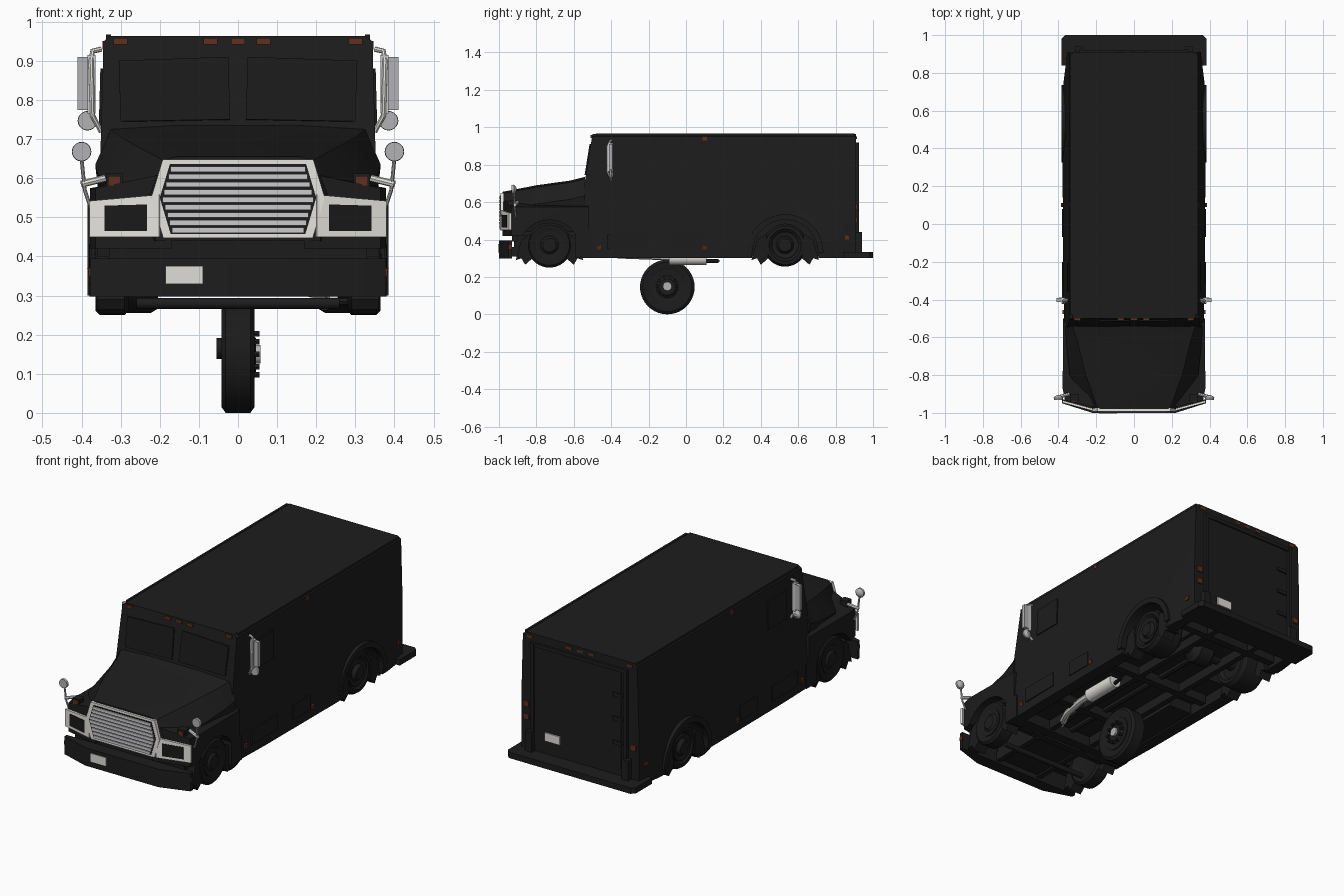
import bpy, bmesh
from math import sin, cos, pi
from mathutils import Vector

cube = bpy.data.objects.get("Cube")
if cube:
    bpy.data.objects.remove(cube)


def material(name, *rgb):
    m = bpy.data.materials.new(name)
    m.use_nodes = True
    m.diffuse_color = (*rgb, 1)
    node = next(n for n in m.node_tree.nodes if n.type == "BSDF_PRINCIPLED")
    node.inputs["Base Color"].default_value = (*rgb, 1)
    node.inputs["Roughness"].default_value = 0.8
    return m


BLACK = material("body black", .012, .012, .012)
RUBBER = material("rubber black", .011, .011, .011)
GLASS = material("dark glass", .01, .01, .01)
WHITE = material("trim white", .88, .86, .81)
PLATE = material("plate white", .74, .73, .69)
SILVER = material("slat silver", .6, .6, .62)
GREY = material("mirror grey", .45, .45, .46)
AMBER = material("amber lamp", .11, .03, .014)
SIDES = (("left", 1), ("right", -1))


def build(name, verts, faces, mat):
    bm = bmesh.new()
    vs = [bm.verts.new(v) for v in verts]
    for f in faces:
        bm.faces.new([vs[i] for i in f])
    bmesh.ops.recalc_face_normals(bm, faces=bm.faces)
    me = bpy.data.meshes.new(name)
    bm.to_mesh(me)
    bm.free()
    ob = bpy.data.objects.new(name, me)
    me.materials.append(mat)
    bpy.context.collection.objects.link(ob)
    return ob


def prism(name, pts, axis, a, b, mat):
    """Extrude a flat outline along an axis from a to b."""
    place = {"x": lambda p, t: (t, *p), "y": lambda p, t: (p[0], t, p[1]),
             "z": lambda p, t: (*p, t)}[axis]
    n = len(pts)
    verts = [place(p, t) for t in (a, b) for p in pts]
    faces = [range(n), range(n, n * 2)]
    faces += [(i, (i + 1) % n, n + (i + 1) % n, n + i) for i in range(n)]
    return build(name, verts, faces, mat)


def mirrored(half):
    return half + [(-x, t) for x, t in reversed(half)]


def box(name, x, y, z, mat):
    return prism(name, [(x[0], y[0]), (x[1], y[0]), (x[1], y[1]), (x[0], y[1])], "z", *z, mat)


def pair(name, x, y, z, mat):
    for side, s in SIDES:
        box(f"{side}_{name}", (s * x[0], s * x[1]), y, z, mat)


def plate(name, corners, thick, mat):
    """Thin slab on a four-cornered patch, raised to both sides."""
    c = [Vector(p) for p in corners]
    n = (c[1] - c[0]).cross(c[3] - c[0]).normalized() * thick / 2
    verts = [p - n for p in c] + [p + n for p in c]
    faces = [(0, 1, 2, 3), (4, 5, 6, 7)] + [(i, (i + 1) % 4, 4 + (i + 1) % 4, 4 + i) for i in range(4)]
    return build(name, verts, faces, mat)


def loft(name, rows, mat):
    """Skin mirrored half sections; each row runs from top to bottom on +x."""
    n = len(rows[0])
    verts, faces = [], []
    for row in rows:
        verts += list(row) + [(-x, y, z) for x, y, z in reversed(row)]
    for r in range(len(rows) - 1):
        for i in range(2 * n):
            j, o = (i + 1) % (2 * n), r * 2 * n
            faces.append((o + i, o + j, o + 2 * n + j, o + 2 * n + i))
    for o in (0, (len(rows) - 1) * 2 * n):
        faces += [(o + i, o + i + 1, o + 2 * n - 2 - i, o + 2 * n - 1 - i) for i in range(n - 1)]
    return build(name, verts, faces, mat)


def lathe(name, profile, centre, mat, seg=32, axis="x"):
    """Turn (offset, radius) points about an axis through centre."""
    verts, faces, n = [], [], len(profile)
    for k in range(seg):
        c, s = cos(2 * pi * k / seg), sin(2 * pi * k / seg)
        for t, r in profile:
            verts.append(Vector(centre) + Vector((t, r * c, r * s) if axis == "x" else (r * c, t, r * s)))
        q = (k + 1) % seg
        faces += [(k * n + i, k * n + i + 1, q * n + i + 1, q * n + i) for i in range(n - 1)]
    faces += [[k * n + e for k in range(seg)] for e in (0, n - 1)]
    return build(name, verts, faces, mat)


def rod(name, centre, half, r, mat, axis="x", seg=16):
    return lathe(name, [(-half, r), (half, r)], centre, mat, seg, axis)


def tube(name, pts, r, mat):
    cu = bpy.data.curves.new(name, "CURVE")
    cu.dimensions, cu.bevel_depth, cu.bevel_resolution = "3D", r, 2
    cu.use_fill_caps = True
    sp = cu.splines.new("POLY")
    sp.points.add(len(pts) - 1)
    for p, q in zip(sp.points, pts):
        p.co = (*q, 1)
    cu.materials.append(mat)
    bpy.context.collection.objects.link(bpy.data.objects.new(name, cu))


def arc(y, z, r, a=0, b=2 * pi, n=28):
    return [(y + r * cos(a + (b - a) * k / n), z + r * sin(a + (b - a) * k / n)) for k in range(n + 1)]


def cut(ob, cutter):
    mod = ob.modifiers.new("cut", "BOOLEAN")
    mod.operation, mod.object, mod.solver = "DIFFERENCE", cutter, "EXACT"
    bpy.context.view_layer.objects.active = ob
    bpy.ops.object.modifier_apply(modifier=mod.name)
    bpy.data.objects.remove(cutter)


# Armoured box body with sloped windscreen wall and flared skirts
def section(y, flare, slope=0):
    half = [(.325, .964), (.344, .95), (.353, .62), (.353 + flare, .43), (.353 + flare, .30)]
    return [(x, y + slope * max(0, z - .62), z) for x, z in half]


body = loft("cargo_body", [section(-.555, .015, .16), section(-.3, .022), section(.3, .025),
                           section(.75, .02), section(.91, 0)], BLACK)
cut(body, box("floor_cutter", (-.31, .31), (-.5, .88), (.2, .36), BLACK))
FRONT_Y, REAR_Y, AXLE_Z = -.73, .53, .37
for side, s in SIDES:
    cut(body, prism("arch_cutter", arc(REAR_Y, .33, .18)[:-1], "x", s * .17, s * .5, BLACK))
    flare = arc(REAR_Y, .33, .205, 0, pi, 20) + arc(REAR_Y, .33, .175, pi, 0, 20)
    prism(f"{side}_rear_arch_flare", flare, "x", s * .36, s * .385, BLACK)

# Hood, fenders and engine bay
loft("hood", [[(.16, y, z + .01), (w, y, z), (w + out, y, z - .09), (w + .02, y, .44)]
              for y, w, z, out in ((-.98, .19, .645, .03), (-.8, .255, .68, .085),
                                   (-.62, .3, .705, .06), (-.54, .325, .725, .04))], BLACK)
for side, s in SIDES:
    plan = [(.17, -.98), (.365, -.935), (.378, -.87), (.375, -.52), (.17, -.52)]
    fender = prism(f"{side}_fender", [(s * x, y) for x, y in plan], "z", .42, .575, BLACK)
    for v in fender.data.vertices:
        if v.co.z > .5 and abs(v.co.x) < .2:
            v.co.z += .04
    cut(fender, prism("arch_cutter", arc(FRONT_Y, .34, .165)[:-1], "x", s * .2, s * .5, BLACK))
    box(f"{side}_cab_step", (s * .2, s * .375), (-.59, -.5), (.30, .43), BLACK)
box("engine_block", (-.15, .15), (-.92, -.5), (.32, .45), BLACK)
box("front_valance", (-.33, .33), (-.93, -.9), (.39, .45), BLACK)


# Grille with slats
def grille_width(z):
    return .2 - abs(z - .55) * .3


def hexagon(extra, lo, hi):
    return mirrored([(grille_width(z) + extra, z) for z in (lo, .55, hi)])


prism("grille_frame", hexagon(.022, .447, .648), "y", -.992, -.975, WHITE)
prism("grille_backing", hexagon(0, .458, .636), "y", -.994, -.98, BLACK)
for i in range(9):
    z = .467 + i * .0195
    w = grille_width(z) - .006
    box(f"grille_slat_{i + 1}", (-w, w), (-.999, -.99), (z - .007, z + .007), SILVER)

# Headlights, signals, mirrors
for side, s in SIDES:
    def slant(x0, x1, z0, z1, z2, out):
        f = lambda x: -.986 + (x - .2) * .27 - out
        return [(s * x0, f(x0), z0), (s * x1, f(x1), z0), (s * x1, f(x1), z1), (s * x0, f(x0), z2)]
    plate(f"{side}_headlight_bezel", slant(.2, .378, .45, .542, .558, .002), .012, WHITE)
    plate(f"{side}_headlight", slant(.232, .34, .465, .53, .533, .006), .009, GLASS)
    box(f"{side}_turn_signal", (s * .295, s * .338), (-.94, -.9), (.575, .612), BLACK)
    plate(f"{side}_turn_lens", [(s * x, -.942, z) for x, z in
                                ((.3, .582), (.333, .582), (.333, .606), (.3, .606))], .008, AMBER)
    box(f"{side}_bumper_lamp", (s * .37, s * .382), (-.95, -.932), (.35, .37), AMBER)
    tube(f"{side}_fender_mirror_stalk", [(s * .375, -.91, .52), (s * .392, -.915, .57), (s * .4, -.92, .65)], .005, GREY)
    tube(f"{side}_fender_mirror_brace", [(s * .34, -.9, .6), (s * .4, -.915, .585)], .009, PLATE)
    lathe(f"{side}_fender_mirror", [(-.012, .024), (0, .025), (.01, .016), (.014, .005)], (s * .4, -.92, .668), GREY, 20, "y")
    box(f"{side}_door_mirror", (s * .365, s * .41), (-.412, -.392), (.775, .91), GREY)
    box(f"{side}_door_mirror_arm", (s * .365, s * .385), (-.42, -.39), (.765, .915), SILVER)
    tube(f"{side}_door_mirror_bracket", [(s * .35, -.4, .93), (s * .372, -.405, .925), (s * .376, -.418, .9),
                                         (s * .372, -.418, .76), (s * .35, -.4, .72)], .007, PLATE)
    lathe(f"{side}_round_mirror", [(-.01, .024), (0, .025), (.012, .008)], (s * .385, -.4, .747), GREY, 20, "y")

    # Windscreen, doors, hatches and side lamps
    plate(f"{side}_windscreen", [(s * x, -.555 + .16 * (z - .62) - .003, z) for x, z in
                                 ((.02, .75), (.3, .745), (.305, .9), (.025, .91))], .008, GLASS)

    def side_plate(name, y0, y1, z0, z1, mat, grow=0):
        x = lambda z: .355 + grow + (-.027 * (z - .62) if z > .62 else .1 * (.62 - z))
        x0, x1 = x(max(z0, .43)), x(z1)
        plate(f"{side}_{name}", [(s * x0, y0, z0), (s * x0, y1, z0), (s * x1, y1, z1), (s * x1, y0, z1)], .008, mat)
    side_plate("door_window", -.36, -.2, .73, .88, BLACK)
    side_plate("front_hatch", -.42, -.2, .35, .43, BLACK, .002)
    side_plate("middle_hatch", -.07, .08, .35, .43, BLACK, .003)
    for i, (y, z, g) in enumerate(((-.465, .36, -.005), (.1, .36, .002), (.86, .41, -.013), (.1, .94, -.004))):
        side_plate(f"side_lamp_{i + 1}", y - .011, y + .011, z - .011, z + .011, AMBER, g)
    box(f"{side}_roof_rail", (s * .325, s * .338), (-.48, .9), (.95, .967), BLACK)

# Roof marker lamps front and rear
for i, x in enumerate((-.3, -.07, 0, .065, .3)):
    box(f"front_marker_{i + 1}", (x - .018, x + .018), (-.51, -.49), (.942, .958), AMBER)
    box(f"rear_marker_{i + 1}", (x - .016, x + .016), (.9, .914), (.938, .952), AMBER)

# Rear doors, lamps and bumpers
box("rear_door", (-.25, .27), (.9, .914), (.37, .9), BLACK)
pair("rear_door_post", (.27, .29), (.9, .925), (.34, .92), BLACK)
box("rear_door_header", (-.29, .29), (.9, .922), (.9, .92), BLACK)
for i in range(3):
    z = .5 + i * .13
    box(f"door_hinge_{i + 1}", (-.26, -.2), (.91, .922), (z, z + .02), BLACK)
box("upper_tail_lamp", (.305, .338), (.9, .917), (.56, .59), AMBER)
pair("tail_lamp", (.305, .338), (.9, .917), (.49, .52), AMBER)
box("rear_plate", (.115, .205), (.914, .921), (.405, .45), PLATE)
prism("rear_bumper", mirrored([(.385, .84), (.385, .98), (.365, 1)]), "z", .30, .332, BLACK)
pair("bumper_guard", (.27, .31), (.91, .94), (.33, .44), BLACK)
prism("front_bumper", mirrored([(.38, -.93), (.378, -.95), (.22, -1)]), "z", .298, .395, BLACK)
box("front_plate", (-.185, -.09), (-1.004, -.998), (.33, .375), PLATE)


# Wheels, with the dropped spare under the middle
def wheel(name, x, y, z, r, w, s):
    h = w / 2
    lathe(f"{name}_tyre", [(-h * .8, r * .6), (-h, r * .75), (-h, r * .9), (-h * .75, r),
                           (h * .75, r), (h, r * .9), (h, r * .75), (h * .8, r * .6)], (x, y, z), RUBBER, 40)
    lathe(f"{name}_rim", [(0, r * .62), (s * h * .95, r * .62), (s * h * .95, r * .55),
                          (s * h * .85, r * .4), (s * h * 1.1, r * .3), (s * h * 1.1, .012)], (x, y, z), BLACK)


# Torn tyre flaps hang beside the road wheels
for side, s in SIDES:
    wheel(f"{side}_front", s * .322, FRONT_Y, AXLE_Z, .12, .085, s)
    wheel(f"{side}_rear", s * .28, REAR_Y, AXLE_Z, .115, .15, s)
    for i, (y, lean) in enumerate(((FRONT_Y, -1), (FRONT_Y, 1), (REAR_Y, -1), (REAR_Y, 1))):
        flap = [(.1, .43), (.09, .3), (.13, .265), (.15, .3), (.18, .29), (.15, .4)]
        prism(f"{side}_tyre_flap_{i + 1}", [(y + lean * d, z) for d, z in flap], "x", s * .29, s * .36, RUBBER)
wheel("spare", 0, -.1, .146, .146, .084, 1)
rod("spare_hub", (.045, -.1, .15), .012, .024, GREY)
rod("spare_drum", (-.045, -.1, .165), .01, .027, BLACK)
for k, (y, z) in enumerate(arc(-.1, .15, .055, n=10)[:-1]):
    rod(f"wheel_nut_{k + 1}", (.045, y, z), .01, .008, BLACK, seg=6)

# Chassis, drive line and exhaust
pair("frame_rail", (.12, .15), (-.93, .9), (.31, .36), BLACK)
for i, y in enumerate((-.6, -.25, .2, .75)):
    box(f"cross_member_{i + 1}", (-.3, .3), (y - .02, y + .02), (.31, .36), BLACK)
rod("front_axle", (0, FRONT_Y, .28), .26, .014, BLACK)
rod("rear_axle", (0, REAR_Y, AXLE_Z), .28, .03, BLACK)
lathe("differential", [(-.07, .03), (-.04, .07), (.04, .07), (.07, .03)], (0, REAR_Y, .37), BLACK, 20)
tube("drive_shaft", [(0, -.5, .36), (0, REAR_Y, .36)], .018, BLACK)
box("fuel_tank", (-.3, -.16), (-.35, .1), (.3, .36), BLACK)
rod("muffler", (.22, .01, .3), .1, .036, PLATE, "y", 20)
tube("exhaust_pipe", [(.22, -.09, .305), (.21, -.18, .31), (.18, -.32, .315), (.14, -.4, .32), (.1, -.47, .34)], .018, PLATE)
tube("tail_pipe", [(.22, .1, .285), (.23, .17, .285), (.3, .17, .285)], .01, BLACK)

# Finish curves as meshes and smooth the gentle edges
bpy.ops.object.select_all(action="DESELECT")
for ob in bpy.context.scene.objects:
    if ob.type in {"MESH", "CURVE"}:
        ob.select_set(True)
bpy.context.view_layer.objects.active = body
bpy.ops.object.convert(target="MESH")
bpy.ops.object.shade_smooth_by_angle(angle=.5)
